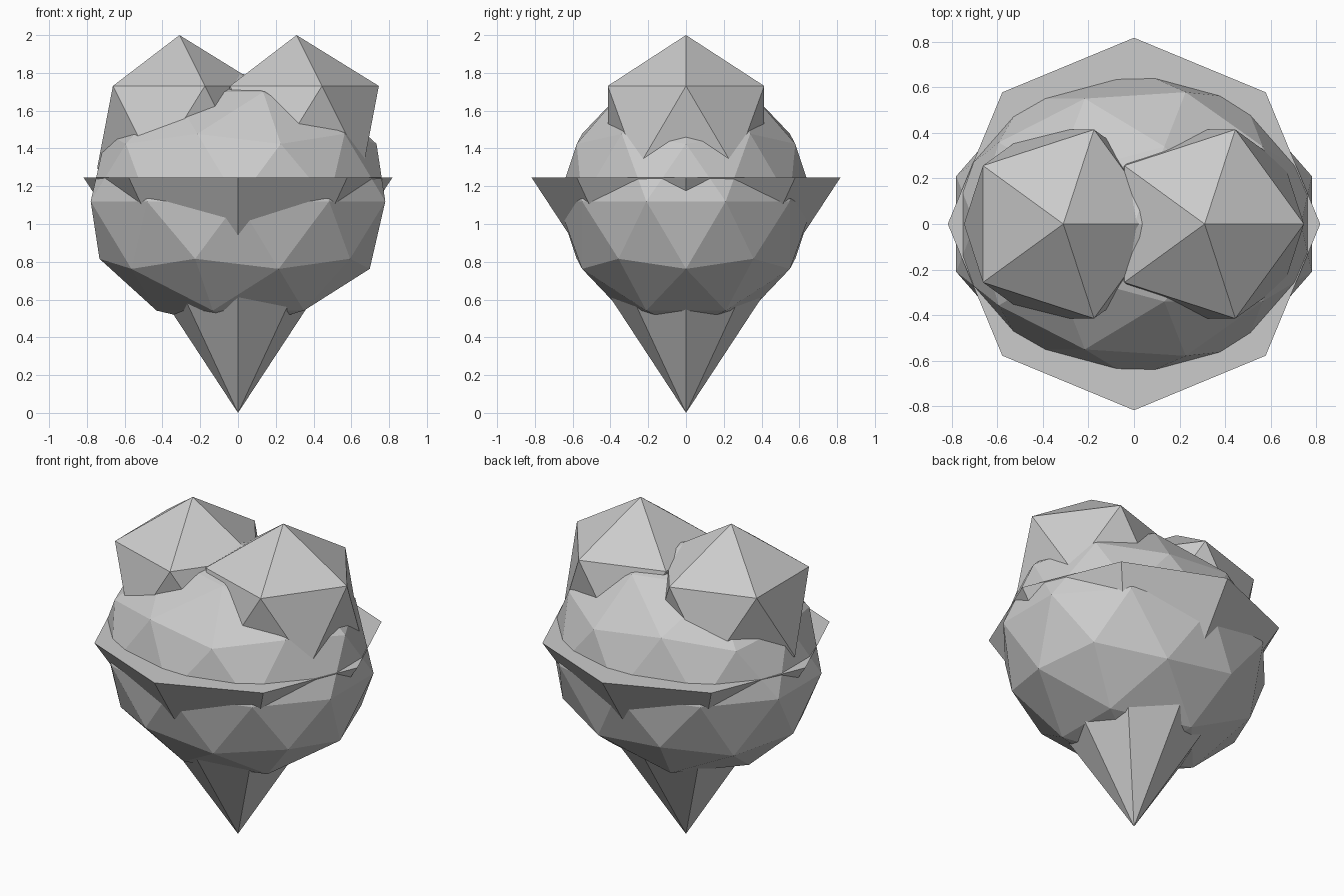
import bpy

if "Cube" in bpy.data.objects:
    bpy.data.objects.remove(bpy.data.objects["Cube"])


def ball(name, subdivisions, centre, radii):
    """Flat-faced icosphere stretched to the given radii."""
    bpy.ops.mesh.primitive_ico_sphere_add(subdivisions=subdivisions, radius=1, location=centre)
    obj = bpy.context.object
    obj.name = name
    obj.scale = radii
    bpy.ops.object.transform_apply(location=False, rotation=False, scale=True)
    return obj


# Eight-sided pointed base with a flat top, apex down
RIM_Z = 1.245
bpy.ops.mesh.primitive_cone_add(vertices=8, radius1=0.0, radius2=0.817,
                                depth=RIM_Z, location=(0, 0, RIM_Z / 2))
bpy.context.object.name = "cone"

# Large faceted body, wider than it is deep
ball("body", 2, (0, 0, 1.12), (0.82, 0.68, 0.68))

# Two identical low-poly lumps on top
for side, x in (("left", -0.31), ("right", 0.31)):
    ball(side + "_lump", 1, (x, 0, 1.513), (0.487, 0.487, 0.487))
